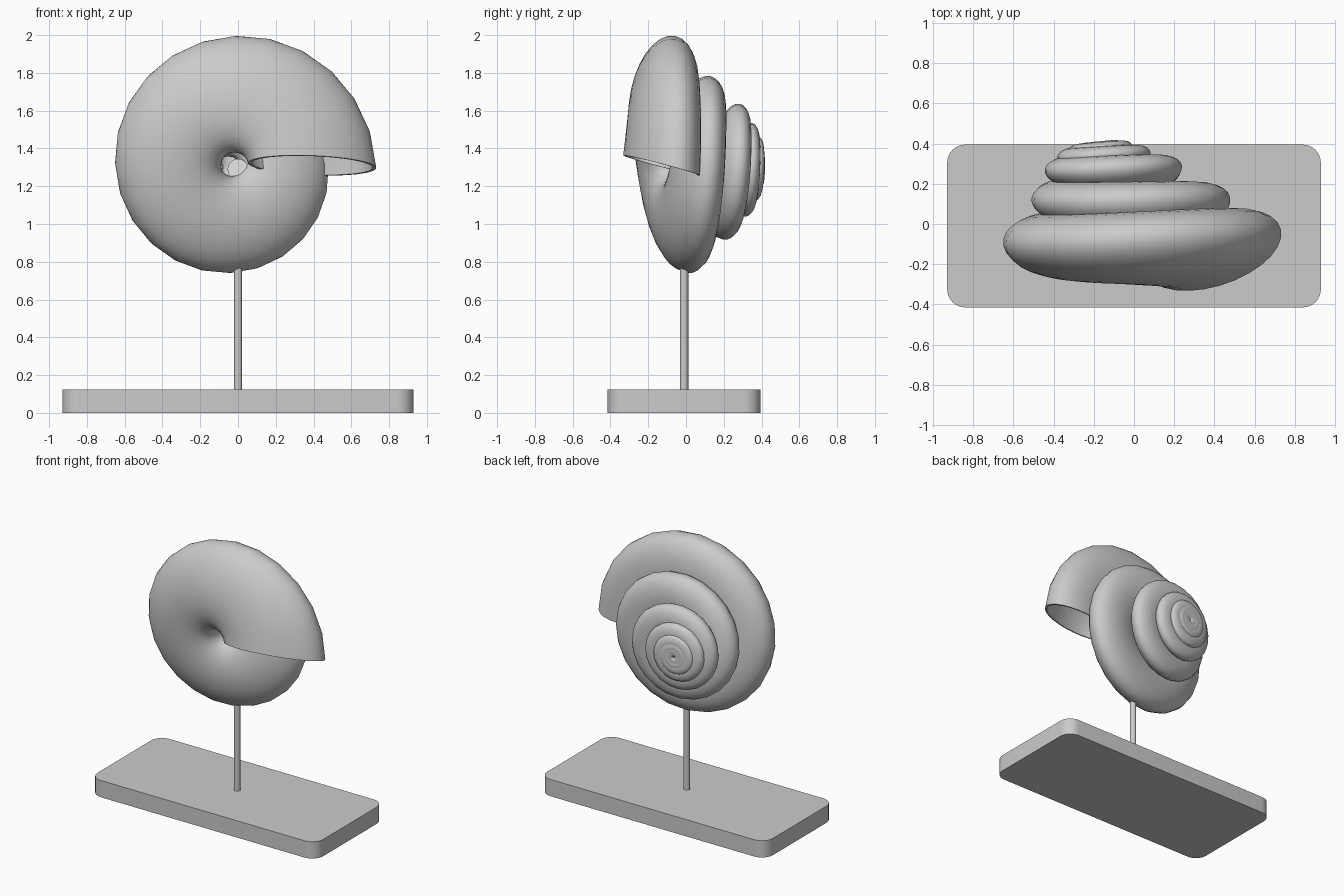
import bpy, bmesh, math
from mathutils import Vector

old = bpy.data.objects.get("Cube")
if old:
    bpy.data.objects.remove(old, do_unlink=True)


def material(name, value):
    mat = bpy.data.materials.new(name)
    mat.use_nodes = True
    colour = (value, value, value, 1)
    mat.diffuse_color = colour
    mat.node_tree.nodes["Principled BSDF"].inputs["Base Color"].default_value = colour
    return mat


grey = material("stone grey", 0.6)
pale = material("pale grey", 0.8)


def finish(name, bm, mat, angle=40):
    bmesh.ops.recalc_face_normals(bm, faces=bm.faces)
    mesh = bpy.data.meshes.new(name)
    bm.to_mesh(mesh)
    bm.free()
    mesh.materials.append(mat)
    obj = bpy.data.objects.new(name, mesh)
    bpy.context.collection.objects.link(obj)
    bpy.ops.object.select_all(action='DESELECT')
    obj.select_set(True)
    bpy.context.view_layer.objects.active = obj
    bpy.ops.object.shade_smooth_by_angle(angle=math.radians(angle))
    return obj


def smooth_curve(values, t):
    """Catmull-Rom through values spaced one whorl apart."""
    i = min(int(t), len(values) - 2)
    f = t - i
    p1, p2 = values[i], values[i + 1]
    p0 = values[i - 1] if i > 0 else 2 * p1 - p2
    p3 = values[i + 2] if i + 2 < len(values) else p2
    return p1 + 0.5 * f * (p2 - p0 + f * (2 * p0 - 5 * p1 + 4 * p2 - p3
                                          + f * (3 * (p1 - p2) + p3 - p0)))


# Shell: an ellipse swept along a shrinking spiral, t counted in whorls from the lip
AXIS_X = [-0.02, -0.04, -0.12, -0.165, -0.18, -0.18, -0.18, -0.18, -0.18]
HEIGHT_Y = [-0.17, 0.035, 0.225, 0.312, 0.36, 0.38, 0.39, 0.395, 0.4]
CENTRE_Z = 1.31
STEPS, SIDES, WHORLS = 24, 28, 8
SLANT, LEAN, RAKE = 0.19, 0.1, 0.28


def section(t, wall=1.0):
    size = 0.69 ** t
    angle = 2 * math.pi * t
    radial = Vector((math.cos(angle), 0, math.sin(angle)))
    along = Vector((-math.sin(angle), 0, math.cos(angle)))
    axis_x = smooth_curve(AXIS_X, t)
    points = []
    for k in range(SIDES):
        a = 2 * math.pi * k / SIDES
        u, v = 0.345 * wall * math.cos(a), 0.185 * wall * math.sin(a)
        out = u * math.cos(SLANT) - v * math.sin(SLANT)
        up = u * math.sin(SLANT) + v * math.cos(SLANT)
        p = radial * (0.413 + out) * size - along * RAKE * up * size
        p.y = smooth_curve(HEIGHT_Y, t) + up * size + LEAN * p.x
        points.append(p + Vector((axis_x, 0, CENTRE_Z)))
    return points


bm = bmesh.new()
inner = [section(i / STEPS, 0.94) for i in range(STEPS * 3 // 4, -1, -1)]
outer = [section(i / STEPS) for i in range(STEPS * WHORLS + 1)]
rings = [[bm.verts.new(p) for p in ring] for ring in inner + outer]
for r1, r2 in zip(rings, rings[1:]):
    for k in range(SIDES):
        n = (k + 1) % SIDES
        bm.faces.new((r1[k], r1[n], r2[n], r2[k]))
bm.faces.new(rings[0])
bm.faces.new(rings[-1])
finish("spiral_shell", bm, grey)


def rod(name, start, end, radius, mat):
    start, end = Vector(start), Vector(end)
    bm = bmesh.new()
    bmesh.ops.create_cone(bm, cap_ends=True, segments=24, radius1=radius,
                          radius2=radius, depth=(end - start).length)
    obj = finish(name, bm, mat)
    obj.location = (start + end) / 2
    obj.rotation_euler = (end - start).to_track_quat('Z', 'Y').to_euler()


# Core at the shell's hollow centre, and the display post
rod("shell_core", (0, -0.06, 1.29), (0, 0.15, 1.29), 0.055, pale)
rod("post", (0, -0.01, 0.1), (0, -0.01, 0.77), 0.022, grey)

# Base slab with rounded corners
bm = bmesh.new()
bmesh.ops.create_cube(bm, size=1)
for v in bm.verts:
    v.co = Vector((v.co.x * 1.86, v.co.y * 0.81 - 0.01, (v.co.z + 0.5) * 0.125))
uprights = [e for e in bm.edges if abs(e.verts[0].co.z - e.verts[1].co.z) > 0.1]
bmesh.ops.bevel(bm, geom=uprights, offset=0.09, segments=8, profile=0.5, affect='EDGES')
finish("base", bm, grey)
